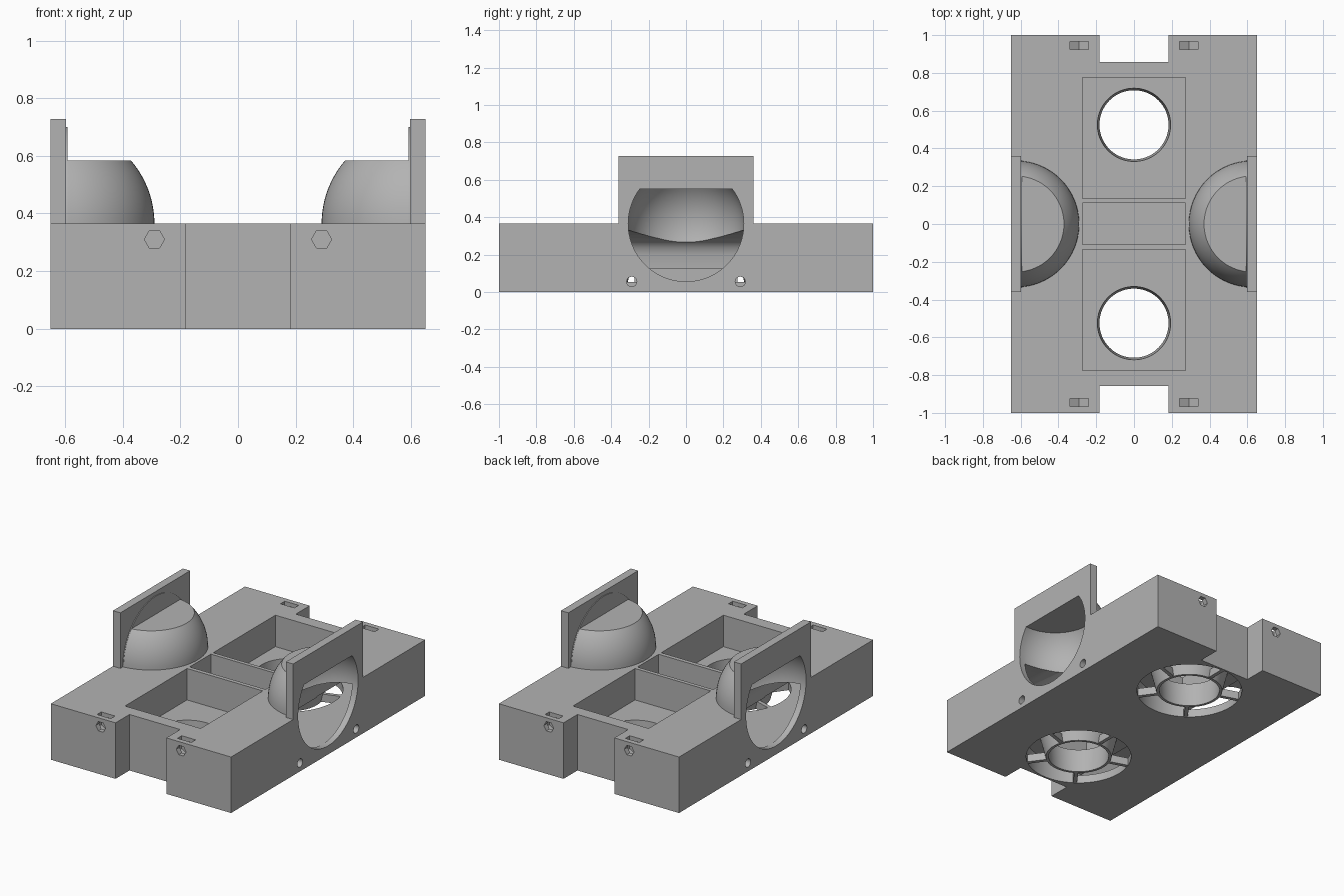
import bpy, bmesh, math
from mathutils import Vector, Matrix

if "Cube" in bpy.data.objects:
    bpy.data.objects.remove(bpy.data.objects["Cube"])

grey = bpy.data.materials.new("plain grey")
grey.diffuse_color = (0.45, 0.45, 0.45, 1)
grey.use_nodes = True
grey.node_tree.nodes["Principled BSDF"].inputs["Base Color"].default_value = grey.diffuse_color


def finish(name, bm):
    bmesh.ops.recalc_face_normals(bm, faces=bm.faces[:])
    me = bpy.data.meshes.new(name)
    bm.to_mesh(me)
    bm.free()
    me.materials.append(grey)
    ob = bpy.data.objects.new(name, me)
    bpy.context.collection.objects.link(ob)
    return ob


def box(name, x0, x1, y0, y1, z0, z1):
    bm = bmesh.new()
    bmesh.ops.create_cube(bm, size=1)
    for v in bm.verts:
        v.co = Vector(((x0 + x1) / 2 + v.co.x * (x1 - x0),
                       (y0 + y1) / 2 + v.co.y * (y1 - y0),
                       (z0 + z1) / 2 + v.co.z * (z1 - z0)))
    return finish(name, bm)


def cyl(name, c, r, depth, axis='Z', n=64, spin=0):
    bm = bmesh.new()
    rot = {'Z': Matrix(), 'X': Matrix.Rotation(math.pi / 2, 4, 'Y'),
           'Y': Matrix.Rotation(math.pi / 2, 4, 'X')}[axis]
    bmesh.ops.create_cone(bm, cap_ends=True, segments=n, radius1=r, radius2=r, depth=depth,
                          matrix=Matrix.Translation(c) @ rot @ Matrix.Rotation(spin, 4, 'Z'))
    return finish(name, bm)


def prism(name, pts, y0, y1):
    """Extrude an x,z profile along y."""
    bm = bmesh.new()
    f = bm.faces.new([bm.verts.new((x, y0, z)) for x, z in pts])
    ext = bmesh.ops.extrude_face_region(bm, geom=[f])
    bmesh.ops.translate(bm, vec=(0, y1 - y0, 0),
                        verts=[g for g in ext['geom'] if isinstance(g, bmesh.types.BMVert)])
    return finish(name, bm)


def cut_ball(name, c, r, planes):
    """Sphere trimmed flat by (point, outward normal) planes."""
    bm = bmesh.new()
    bmesh.ops.create_uvsphere(bm, u_segments=64, v_segments=48, radius=r,
                              matrix=Matrix.Translation(c))
    for p, n in planes:
        res = bmesh.ops.bisect_plane(bm, geom=bm.verts[:] + bm.edges[:] + bm.faces[:],
                                     plane_co=p, plane_no=n, clear_outer=True)
        edges = [e for e in res['geom_cut'] if isinstance(e, bmesh.types.BMEdge)]
        bmesh.ops.edgeloop_fill(bm, edges=edges)
    return finish(name, bm)


def boolean(ob, tool, op):
    m = ob.modifiers.new("bool", 'BOOLEAN')
    m.object, m.operation, m.solver = tool, op, 'EXACT'
    bpy.context.view_layer.objects.active = ob
    bpy.ops.object.modifier_apply(modifier=m.name)
    bpy.data.objects.remove(tool)


TOP = 0.365
body = box("duct_body", -0.65, 0.65, -1, 1, 0, TOP)

# domes, seal rings and upright panels on both sides
for s in (-1, 1):
    c = (s * 0.625, 0, TOP)
    boolean(body, box("panel", *sorted((s * 0.597, s * 0.65)), -0.36, 0.36, 0.3, 0.727), 'UNION')
    boolean(body, cyl("ring", (s * 0.61, 0, TOP), 0.335, 0.036, 'X', 96), 'UNION')
    boolean(body, cut_ball("dome", c, 0.335, [((0, 0, 0.583), (0, 0, 1)), ((0, 0, 0.33), (0, 0, -1)),
                                              ((s * 0.64, 0, 0), (s, 0, 0))]), 'UNION')

cuts = []
for s in (-1, 1):
    # dome opening
    cuts.append(cut_ball("opening", (s * 0.625, 0, TOP), 0.31, [((0, 0, 0.55), (0, 0, 1))]))
    # long side duct with a curved roof
    prof = [(0.61, 0.053), (0.61, 0.33), (0.54, 0.327), (0.47, 0.318), (0.41, 0.304), (0.36, 0.285),
            (0.325, 0.262), (0.305, 0.235), (0.295, 0.2), (0.292, 0.125), (0.2, 0.125), (0.2, 0.053)]
    cuts.append(prism("duct", [(s * x, z) for x, z in prof], -0.85, 0.85))
    # end notch, square pocket, vent and fan hole
    cuts.append(box("notch", -0.183, 0.183, *sorted((s * 0.857, s * 1.1)), -0.1, 0.5))
    cuts.append(box("pocket", -0.273, 0.273, *sorted((s * 0.135, s * 0.775)), 0.16, 0.5))
    cuts.append(cyl("vent", (0, s * 0.525, 0.015), 0.32, 0.23, n=72))
    cuts.append(cyl("fan_hole", (0, s * 0.525, 0.15), 0.194, 0.1, n=72))
    for t in (-1, 1):
        # hexagonal bolt holes, nut slots and side cable holes
        cuts.append(cyl("bolt", (s * 0.29, t * 0.96, 0.31), 0.035, 0.12, 'Y', 6, math.pi / 2))
        x = s * 0.29
        nut = [(x - 0.05, 0.4), (x + 0.05, 0.4), (x + 0.05, 0.281), (x, 0.252), (x - 0.05, 0.281)]
        cuts.append(prism("nut", nut, t * 0.945 - 0.022, t * 0.945 + 0.022))
        cuts.append(cyl("cable", (s * 0.62, t * 0.29, 0.055), 0.027, 0.12, 'X', 24))
cuts.append(box("middle", -0.273, 0.273, -0.108, 0.11, 0.16, 0.5))
for c in cuts:
    boolean(body, c, 'DIFFERENCE')

# fan funnels and their five spokes
smooth = [body]
for s, label in ((-1, "front"), (1, "back")):
    cy = s * 0.525
    bm = bmesh.new()
    N = 72
    prof = [(0.183, 0), (0.194, 0.16), (0.235, 0.14), (0.2, 0)]
    rings = [[bm.verts.new((r * math.cos(2 * math.pi * i / N), cy + r * math.sin(2 * math.pi * i / N), z))
              for i in range(N)] for r, z in prof]
    for k in range(4):
        a, b = rings[k], rings[(k + 1) % 4]
        for i in range(N):
            j = (i + 1) % N
            bm.faces.new((a[i], a[j], b[j], b[i]))
    smooth.append(finish(label + "_funnel", bm))
    for k in range(5):
        spoke = box(f"{label}_spoke_{k + 1}", 0.195, 0.33, -0.012, 0.012, 0.002, 0.053)
        spoke.location = (0, cy, 0)
        spoke.rotation_euler.z = math.pi / 2 + k * 2 * math.pi / 5

for ob in smooth:
    bpy.ops.object.select_all(action='DESELECT')
    ob.select_set(True)
    bpy.context.view_layer.objects.active = ob
    bpy.ops.object.shade_smooth_by_angle(angle=math.radians(25))
